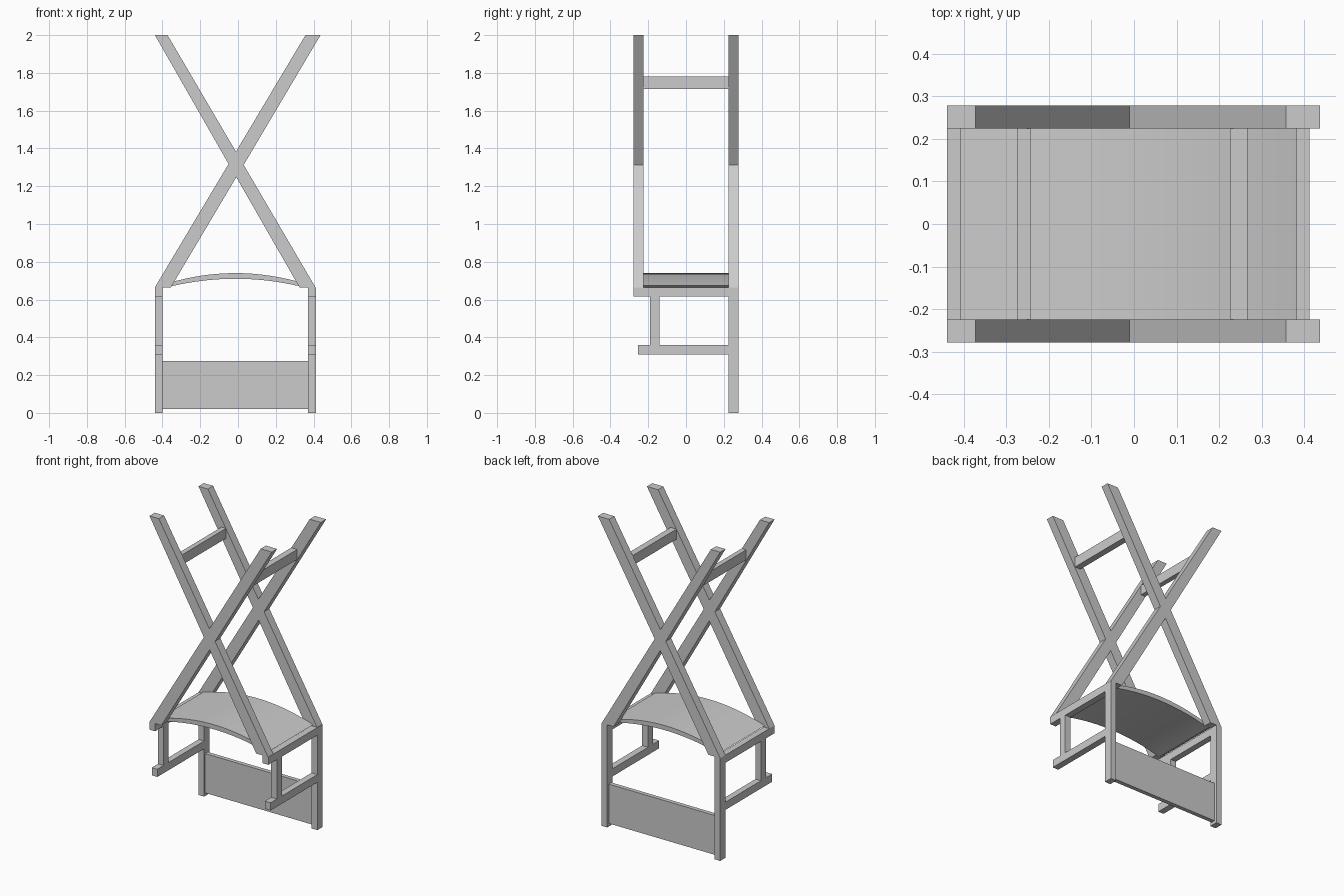
import bpy
import bmesh
from mathutils import Vector

cube = bpy.data.objects.get("Cube")
if cube:
    bpy.data.objects.remove(cube, do_unlink=True)

grey = bpy.data.materials.new("plain grey")
grey.use_nodes = True
colour = (0.6, 0.6, 0.6, 1)
grey.diffuse_color = colour
grey.node_tree.nodes["Principled BSDF"].inputs["Base Color"].default_value = colour


def prism(name, outline, y0, y1):
    """Extrude an x-z outline from y0 to y1."""
    bm = bmesh.new()
    face = bm.faces.new([bm.verts.new((x, y0, z)) for x, z in outline])
    ext = bmesh.ops.extrude_face_region(bm, geom=[face])
    verts = [v for v in ext["geom"] if isinstance(v, bmesh.types.BMVert)]
    bmesh.ops.translate(bm, verts=verts, vec=Vector((0, y1 - y0, 0)))
    bmesh.ops.recalc_face_normals(bm, faces=bm.faces)
    mesh = bpy.data.meshes.new(name)
    bm.to_mesh(mesh)
    bm.free()
    mesh.materials.append(grey)
    obj = bpy.data.objects.new(name, mesh)
    bpy.context.collection.objects.link(obj)
    return obj


def box(name, x0, x1, y0, y1, z0, z1):
    return prism(name, [(x0, z0), (x1, z0), (x1, z1), (x0, z1)], y0, y1)


OUT, IN = 0.278, 0.224      # outer and inner depth of the crossed frames
RAIL = 0.665                # top of the side rails

# Crossed frames, front and back
cross = [(-0.44, RAIL), (-0.355, RAIL), (-0.009, 1.248), (0.325, RAIL),
         (0.41, RAIL), (0.03, 1.313), (0.437, 2), (0.357, 2),
         (-0.011, 1.383), (-0.373, 2), (-0.44, 2), (-0.05, 1.318)]
prism("front_crossed_frame", cross, -OUT, -IN)
prism("back_crossed_frame", cross, IN, OUT)

# Upper bars joining the two frames
box("right_upper_bar", -0.275, -0.243, -IN, IN, 1.715, 1.78)
box("left_upper_bar", 0.225, 0.267, -IN, IN, 1.715, 1.78)

# Side frames: leg, rail, stretcher and strut
for side, x0, x1 in (("right", -0.44, -0.4), ("left", 0.37, 0.412)):
    box(side + "_back_leg", x0, x1, IN, OUT, 0, RAIL)
    box(side + "_seat_rail", x0, x1, -OUT, IN, 0.615, RAIL)
    box(side + "_stretcher", x0, x1, -0.254, IN, 0.31, 0.36)
    box(side + "_strut", x0, x1, -0.19, -0.14, 0.36, 0.615)

# Panel between the back legs
box("back_panel", -0.4, 0.37, 0.235, 0.262, 0.02, 0.275)


# Arched seat
def arc(peak, drop, half, steps=20):
    ts = [2 * i / steps - 1 for i in range(steps + 1)]
    return [(-0.013 + half * t, peak - drop * t * t) for t in ts]


seat = prism("arched_seat", arc(0.74, 0.065, 0.395) + arc(0.71, 0.047, 0.37)[::-1], -IN, IN)
bpy.ops.object.select_all(action="DESELECT")
seat.select_set(True)
bpy.context.view_layer.objects.active = seat
bpy.ops.object.shade_smooth_by_angle()
